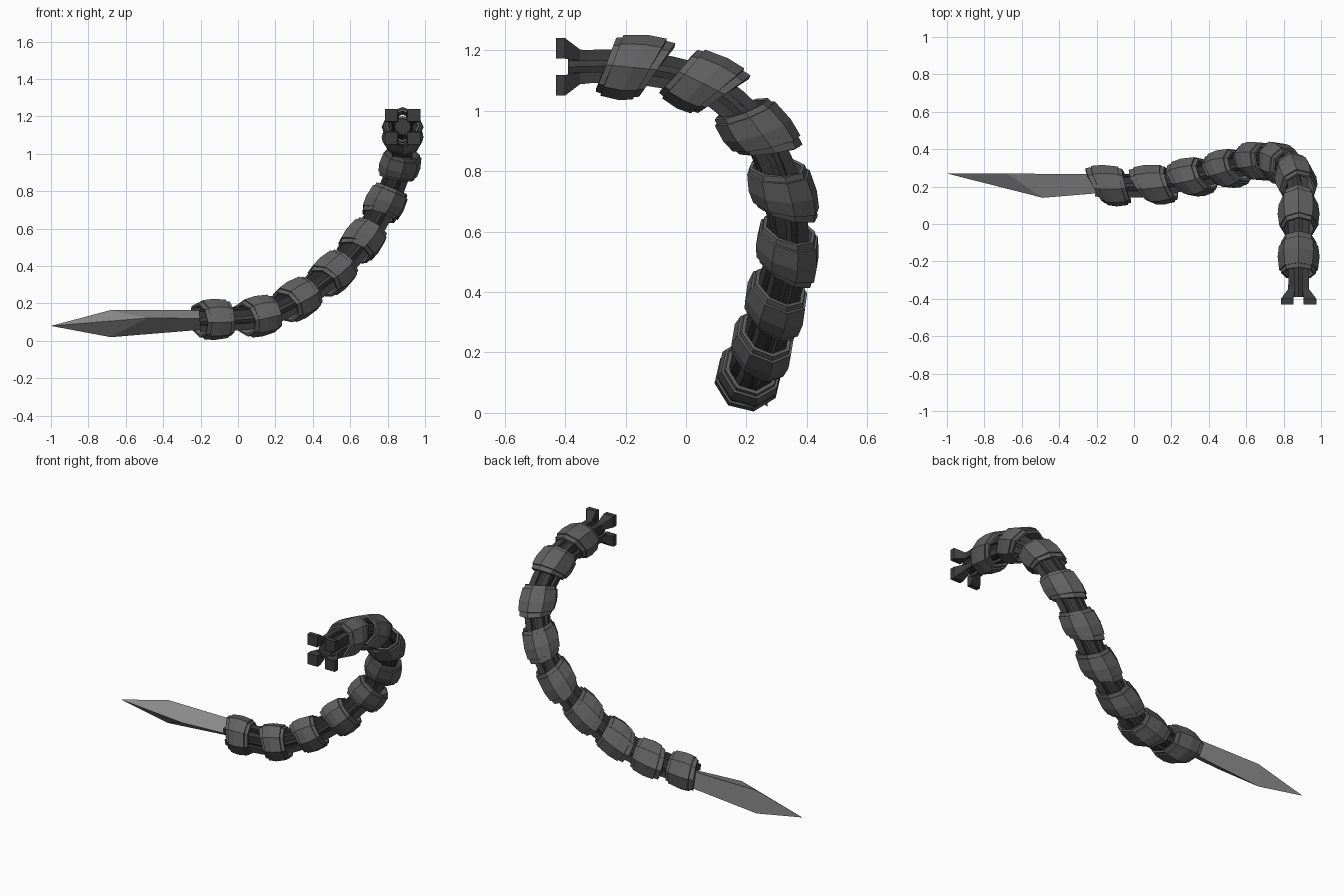
import bpy, bmesh, math
from mathutils import Vector

if "Cube" in bpy.data.objects:
    bpy.data.objects.remove(bpy.data.objects["Cube"])

def material(name, v):
    m = bpy.data.materials.new(name)
    m.diffuse_color = (v, v, v, 1)
    m.use_nodes = True
    m.node_tree.nodes["Principled BSDF"].inputs["Base Color"].default_value = m.diffuse_color
    return m

SHELL = material("armour grey", 0.12)
CORE = material("dark core grey", 0.045)
BLADE = material("blade light grey", 0.27)

# Centreline: root end, nine ring centres, blade socket
PATH = [Vector(p) for p in [
    (0.88, -0.39, 1.145), (0.88, -0.175, 1.143), (0.88, 0.055, 1.09),
    (0.865, 0.235, 0.935), (0.785, 0.32, 0.735), (0.665, 0.335, 0.535),
    (0.505, 0.295, 0.36), (0.315, 0.25, 0.22), (0.11, 0.21, 0.132),
    (-0.13, 0.205, 0.115), (-0.2, 0.21, 0.112)]]
STEPS = 4

def spline(points, steps):
    """Smooth curve through the points."""
    p = [2 * points[0] - points[1]] + points + [2 * points[-1] - points[-2]]
    out = []
    for i in range(1, len(p) - 2):
        a, b, c, d = p[i - 1:i + 3]
        for k in range(steps):
            t = k / steps
            out.append(0.5 * (2 * b + (c - a) * t + (2 * a - 5 * b + 4 * c - d) * t * t
                              + (3 * b - a - 3 * c + d) * t ** 3))
    return out + [points[-1]]

def make_frames(points):
    """Origin, tangent, outward and side axes, carried along without twist."""
    out, u = [], Vector((0, 0, 1))
    for i, o in enumerate(points):
        t = (points[min(i + 1, len(points) - 1)] - points[max(i - 1, 0)]).normalized()
        u = (u - t * u.dot(t)).normalized()
        out.append((o, t, u, t.cross(u)))
    return out

def place(frame, a, u, w):
    o, ta, ua, wa = frame
    return o + ta * a + ua * u + wa * w

def finish(bm, name, mat):
    bmesh.ops.recalc_face_normals(bm, faces=bm.faces)
    me = bpy.data.meshes.new(name)
    bm.to_mesh(me)
    bm.free()
    me.materials.append(mat)
    ob = bpy.data.objects.new(name, me)
    bpy.context.collection.objects.link(ob)
    return ob

def loft(bm, loops, ring=False):
    """Bridge equal loops; cap the ends, or join last to first for a ring."""
    vs = [[bm.verts.new(p) for p in loop] for loop in loops]
    n = len(vs[0])
    for i in range(len(vs) if ring else len(vs) - 1):
        a, b = vs[i], vs[(i + 1) % len(vs)]
        for j in range(n):
            k = (j + 1) % n
            bm.faces.new((a[j], a[k], b[k], b[j]))
    if not ring:
        bm.faces.new(vs[0])
        bm.faces.new(vs[-1])

def square(cu, cw, h):
    return [(cu - h, cw - h), (cu + h, cw - h), (cu + h, cw + h), (cu - h, cw + h)]

OCT = [(math.cos(i * math.pi / 4), math.sin(i * math.pi / 4)) for i in range(8)]
DIAGONALS = [(1, 1), (1, -1), (-1, -1), (-1, 1)]
frames = make_frames(spline(PATH, STEPS))

# Central octagonal cable
bm = bmesh.new()
loft(bm, [[place(f, 0, u * 0.045, w * 0.045) for u, w in OCT] for f in frames])
finish(bm, "core_cable", CORE)

# Four rods running along the cable
bm = bmesh.new()
for su, sw in DIAGONALS:
    loft(bm, [[place(f, 0, u, w) for u, w in square(su * 0.037, sw * 0.037, 0.018)]
              for f in frames])
finish(bm, "core_rods", CORE)

# Flared prongs on the root end
root = (PATH[0], Vector((0, 1, 0)), Vector((0, 0, 1)), Vector((1, 0, 0)))
bm = bmesh.new()
for su, sw in DIAGONALS:
    loft(bm, [[place(root, a, u, w) for u, w in square(su * c, sw * c, h)]
              for a, c, h in [(-0.04, 0.061, 0.034), (-0.01, 0.061, 0.034),
                              (0.04, 0.038, 0.019), (0.07, 0.037, 0.018)]])
finish(bm, "root_prongs", CORE)

# Armour rings: octagonal shells with stepped lips, skewed on the outer side
PROFILE = [(-0.09, 0.08), (-0.09, 0.092), (-0.07, 0.096), (-0.07, 0.104),
           (0.0, 0.112), (0.055, 0.106), (0.055, 0.098), (0.08, 0.094), (0.08, 0.08)]
for n in range(1, 10):
    f = frames[n * STEPS]
    bm = bmesh.new()
    loft(bm, [[place(f, a + u * (0.038 + a * 0.15), u * r, w * r) for u, w in OCT]
              for a, r in PROFILE], ring=True)
    finish(bm, f"armour_ring_{n}", SHELL)

# Three-edged blade: socket end, shoulders, tip
bm = bmesh.new()
base = [bm.verts.new(p) for p in [(-0.13, 0.265, 0.165), (-0.13, 0.265, 0.065), (-0.13, 0.17, 0.12)]]
mid = [bm.verts.new(p) for p in [(-0.68, 0.27, 0.165), (-0.68, 0.27, 0.02), (-0.487, 0.14, 0.122)]]
tip = bm.verts.new((-1.0, 0.27, 0.08))
bm.faces.new(base)
for i in range(3):
    j = (i + 1) % 3
    bm.faces.new((base[i], base[j], mid[j], mid[i]))
    bm.faces.new((mid[i], mid[j], tip))
finish(bm, "tail_blade", BLADE)
